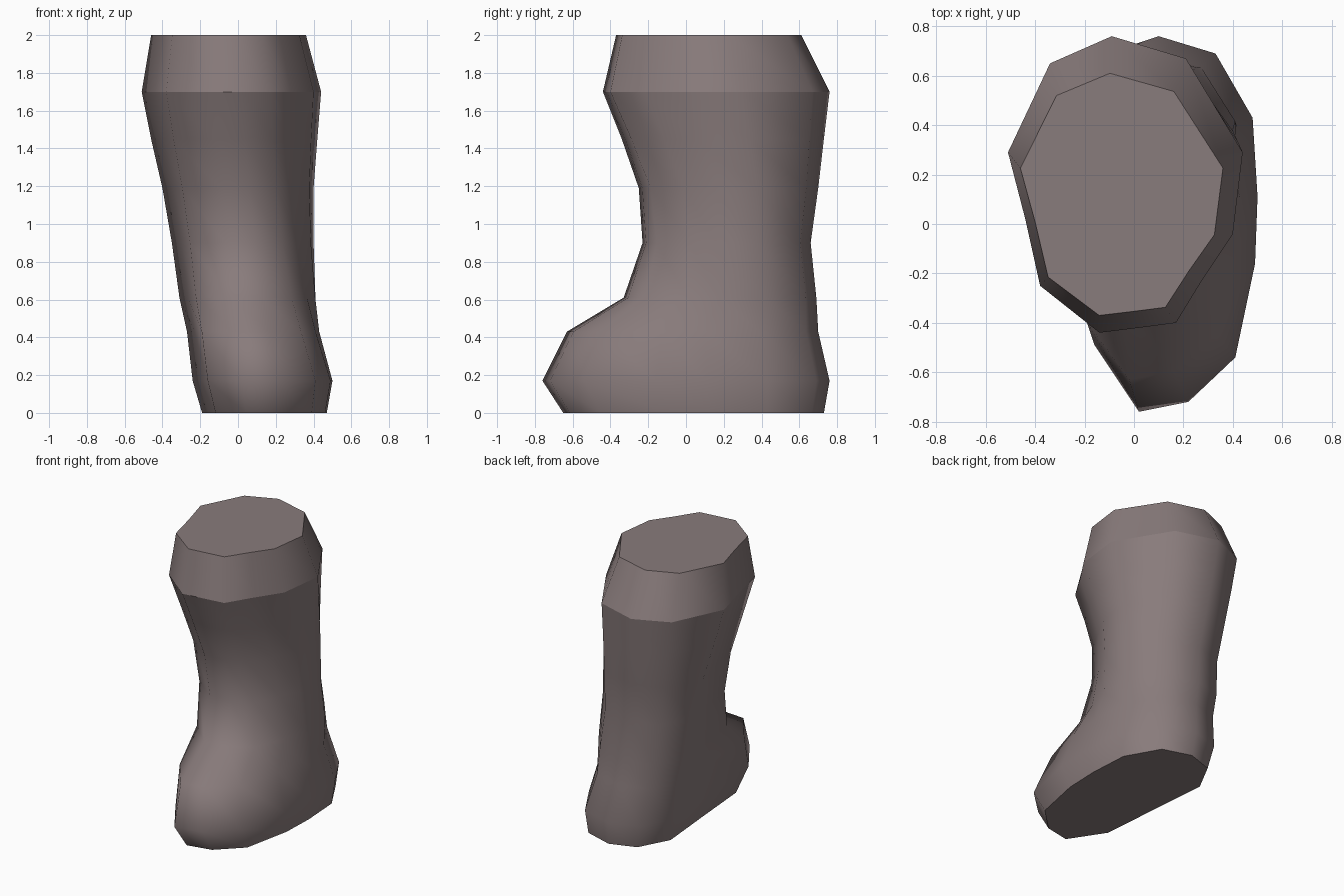
import bpy
import bmesh

cube = bpy.data.objects.get("Cube")
if cube:
    bpy.data.objects.remove(cube, do_unlink=True)

# Material
leather = bpy.data.materials.new("dusty brown leather")
colour = (0.25, 0.2, 0.2, 1)
leather.use_nodes = True
leather.diffuse_color = colour
for node in leather.node_tree.nodes:
    if node.type == "BSDF_PRINCIPLED":
        node.inputs["Base Color"].default_value = colour

# Outlines of the foot and the cuff, both clockwise from the heel
foot = [(.1, .76), (.33, .69), (.48, .43), (.5, .11), (.49, -.16), (.41, -.54),
        (.22, -.72), (.02, -.76), (-.16, -.49), (-.2, 0), (-.24, .45), (-.11, .69)]
cuff = [(-.09, .76), (.21, .67), (.44, .29), (.4, -.04), (.28, -.22), (.17, -.4),
        (.02, -.42), (-.14, -.44), (-.38, -.25), (-.44, .02), (-.51, .29), (-.34, .65)]

# Levels: height, cuff share of the outline, left/right limits, front/back limits
levels = [
    (0, 0, (-.19, .47), (-.65, .73)),
    (.17, 0, (-.24, .5), (-.76, .76)),
    (.43, .1, (-.27, .43), (-.63, .7)),
    (.61, .35, (-.31, .41), (-.33, .69)),
    (.9, .6, (-.35, .4), (-.23, .66)),
    (1.19, .75, (-.4, .4), (-.25, .7)),
    (1.45, .9, (-.46, .42), (-.34, .73)),
    (1.7, 1, (-.51, .44), (-.44, .76)),
    (2, 1, (-.46, .36), (-.37, .61)),
]


def fit(values, limits):
    """Stretch values so that they just span the limits."""
    low, high = min(values), max(values)
    start, end = limits
    return [start + (v - low) / (high - low) * (end - start) for v in values]


def outline(share, x_limits, y_limits):
    """Blend the two outlines and fit the result in a rectangle."""
    mix = [(a + (c - a) * share, b + (d - b) * share)
           for (a, b), (c, d) in zip(foot, cuff)]
    xs, ys = zip(*mix)
    return zip(fit(xs, x_limits), fit(ys, y_limits))


# Loft the boot from sole to cuff
bm = bmesh.new()
rings = [[bm.verts.new((x, y, z)) for x, y in outline(share, xl, yl)]
         for z, share, xl, yl in levels]
for lower, upper in zip(rings, rings[1:]):
    for i in range(len(lower)):
        bm.faces.new((lower[i - 1], lower[i], upper[i], upper[i - 1]))
for face in bm.faces:
    face.smooth = True

# Flat sole and flat top
bm.faces.new(rings[0])
bm.faces.new(rings[-1])
bmesh.ops.recalc_face_normals(bm, faces=bm.faces)

# Keep the sole, cuff fold and top edges crisp
for ring in (rings[0], rings[-2], rings[-1]):
    for edge in bm.edges:
        if all(v in ring for v in edge.verts):
            edge.smooth = False

mesh = bpy.data.meshes.new("boot")
bm.to_mesh(mesh)
bm.free()
mesh.materials.append(leather)
boot = bpy.data.objects.new("boot", mesh)
bpy.context.collection.objects.link(boot)
